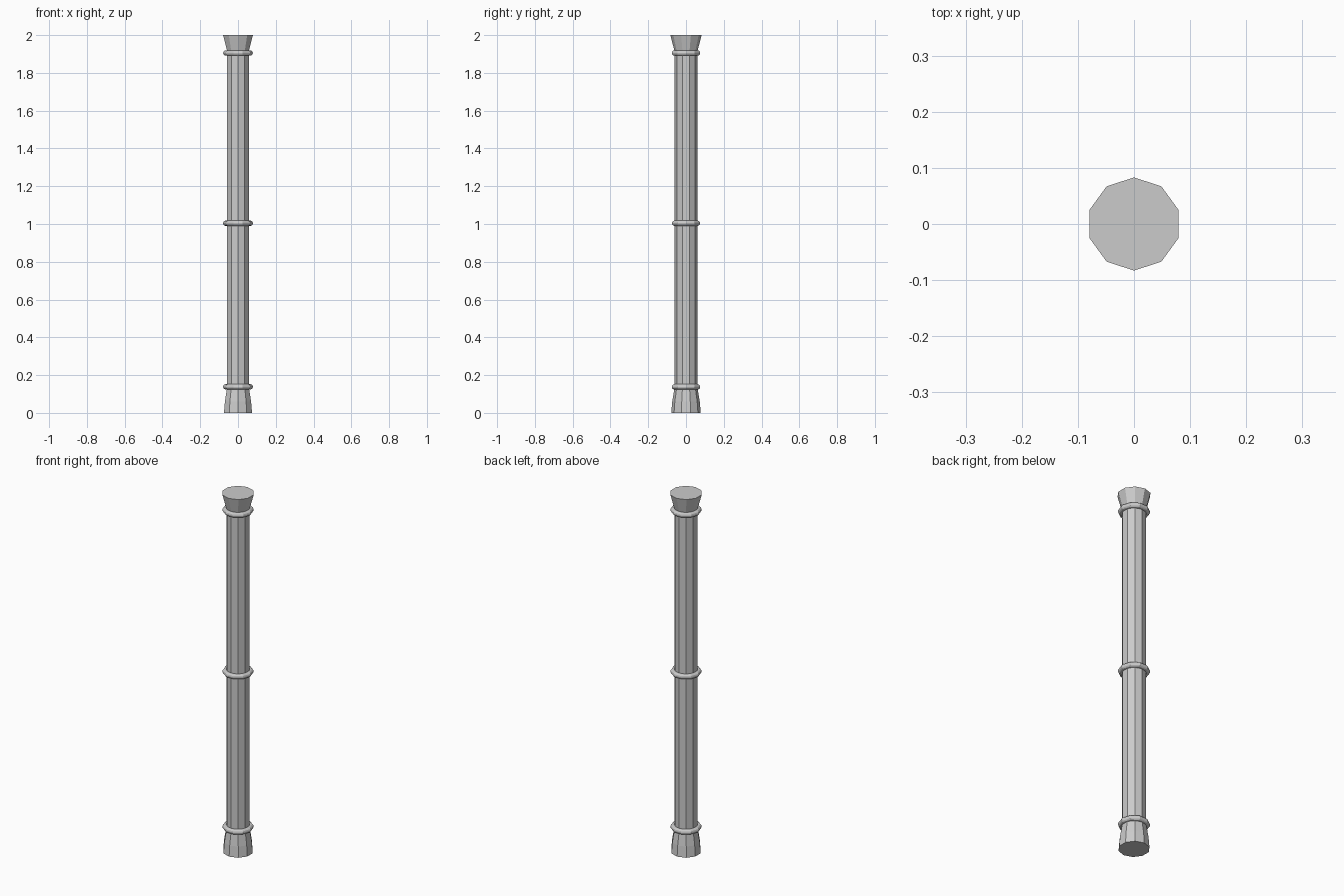
import bpy, bmesh
from math import cos, sin, pi

old = bpy.data.objects.get("Cube")
if old:
    bpy.data.objects.remove(old)

SIDES = 10

# one plain grey for the whole column
stone = bpy.data.materials.new("light_grey")
stone.use_nodes = True
GREY = (0.6, 0.6, 0.6, 1)
stone.diffuse_color = GREY
stone.node_tree.nodes["Principled BSDF"].inputs["Base Color"].default_value = GREY


def add_object(name, bm):
    bmesh.ops.recalc_face_normals(bm, faces=bm.faces)
    mesh = bpy.data.meshes.new(name)
    bm.to_mesh(mesh)
    bm.free()
    mesh.materials.append(stone)
    obj = bpy.data.objects.new(name, mesh)
    bpy.context.collection.objects.link(obj)
    return obj


def loop(bm, radius, z, start):
    return [bm.verts.new((radius * cos(start + 2 * pi * i / SIDES),
                          radius * sin(start + 2 * pi * i / SIDES), z))
            for i in range(SIDES)]


def bridge(bm, a, b):
    for i in range(SIDES):
        j = (i + 1) % SIDES
        bm.faces.new((a[i], a[j], b[j], b[i]))


def turned(name, profile):
    """Faceted solid from (radius, z) pairs, with a corner towards the front."""
    bm = bmesh.new()
    loops = [loop(bm, r, z, pi / 2) for r, z in profile]
    for a, b in zip(loops, loops[1:]):
        bridge(bm, a, b)
    bm.faces.new(loops[0])
    bm.faces.new(loops[-1])
    return add_object(name, bm)


def ring(name, z, major=0.065, minor=0.014, steps=12):
    """Rounded band, with a corner towards each side."""
    bm = bmesh.new()
    angles = [2 * pi * k / steps for k in range(steps)]
    loops = [loop(bm, major + minor * cos(t), z + minor * sin(t), 0) for t in angles]
    for a, b in zip(loops, loops[1:] + loops[:1]):
        bridge(bm, a, b)
    return add_object(name, bm)


# shaft with flared foot and head
turned("base", [(0.078, 0), (0.073, 0.06), (0.06, 0.138)])
turned("shaft", [(0.06, 0.138), (0.06, 1.905)])
turned("capital", [(0.058, 1.905), (0.083, 2)])

# bands
for name, z in (("lower_ring", 0.138), ("middle_ring", 1.004), ("upper_ring", 1.905)):
    ring(name, z)
